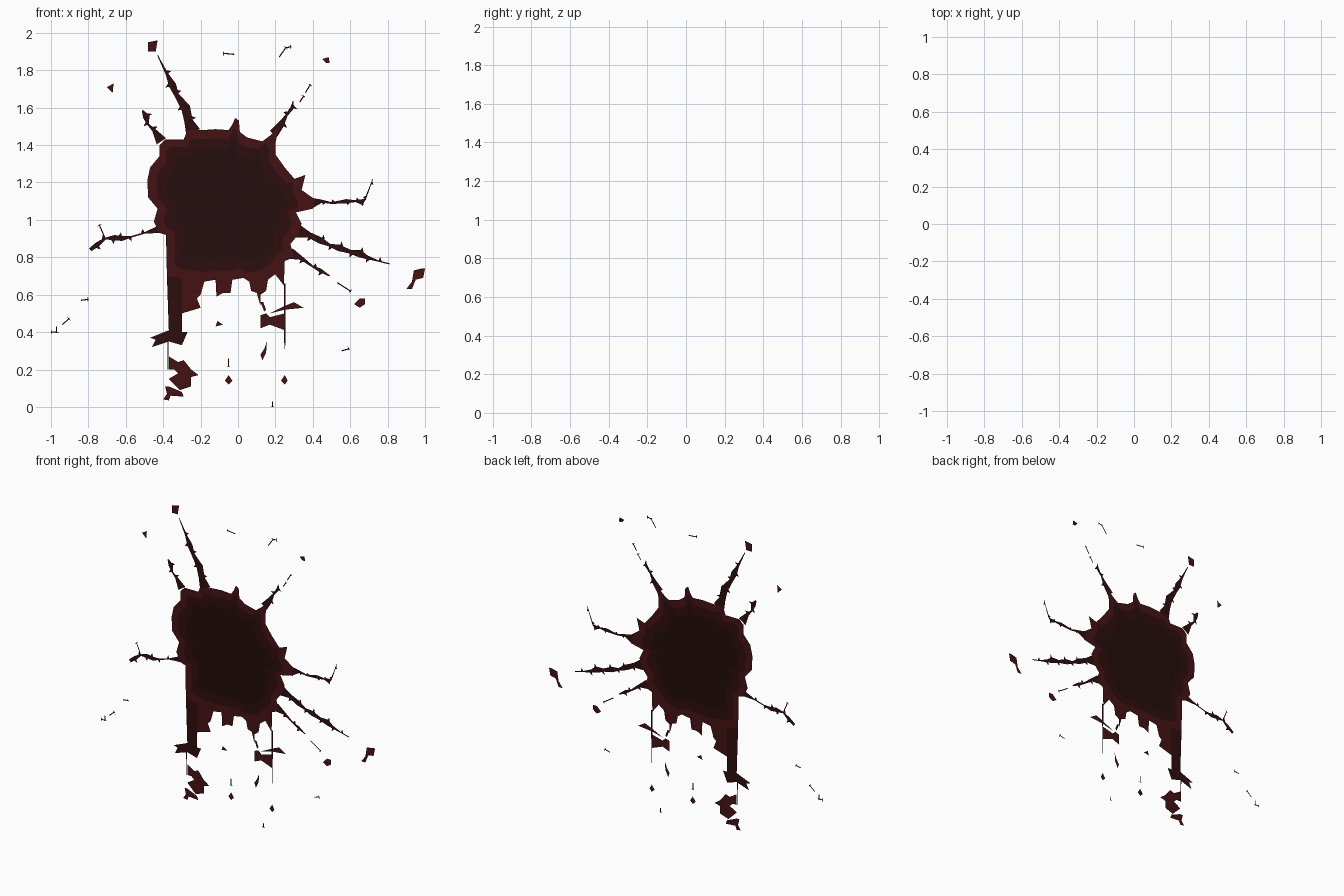
import bpy, math
from mathutils import Vector


def material(name, rgb):
    m = bpy.data.materials.new(name)
    m.diffuse_color = (*rgb, 1)
    return m


DARK = material("dark_core", (0.018, 0.004, 0.004))
MID = material("mid_red", (0.028, 0.004, 0.005))
RED = material("red_edge", (0.06, 0.006, 0.007))


def flat_mesh(name, pts, faces, mats, ids=None):
    """Flat sheet in the XZ plane, all faces turned to the front (-y)."""
    fixed = []
    for f in faces:
        area = sum(pts[a][0] * pts[b][1] - pts[b][0] * pts[a][1]
                   for a, b in zip(f, f[1:] + f[:1]))
        fixed.append(f if area > 0 else f[::-1])
    me = bpy.data.meshes.new(name)
    me.from_pydata([(x, 0, z) for x, z in pts], [], fixed)
    for m in mats:
        me.materials.append(m)
    if ids:
        me.polygons.foreach_set("material_index", ids)
    me.update()
    ob = bpy.data.objects.new(name, me)
    bpy.context.collection.objects.link(ob)
    return ob


def blob(name, pts, mat=RED):
    flat_mesh(name, pts, [list(range(len(pts)))], [mat])


def strand(name, path, mat=MID, barb=0.02):
    """Tapering ribbon along (x, z, width) stations with small thorny barbs."""
    pts, faces = [], []
    n = len(path)
    for i, (x, z, w) in enumerate(path):
        a, b = path[max(i - 1, 0)], path[min(i + 1, n - 1)]
        t = Vector((b[0] - a[0], b[1] - a[1])).normalized()
        s = Vector((-t.y, t.x)) * w / 2
        p = Vector((x, z))
        pts += [p + s, p - s]
    faces = [[2 * i, 2 * i + 1, 2 * i + 3, 2 * i + 2] for i in range(n - 1)]
    for i in range(1, n - 1):
        if barb:
            k = 2 * i + i % 2
            out = (pts[k] - pts[k ^ 1]).normalized()
            along = (pts[k + 2] - pts[k]).normalized()
            pts.append(pts[k] + out * barb + along * 0.004)
            pts.append(pts[k] + along * 0.018)
            faces.append([k, len(pts) - 2, len(pts) - 1])
    flat_mesh(name, [tuple(p) for p in pts], faces, [mat])


def fleck(name, a, b, w=0.006):
    """Hair-thin droplet trail ending in a small T."""
    a, b = Vector(a), Vector(b)
    t = (b - a).normalized()
    s = Vector((-t.y, t.x))
    pts = [a + s * w / 2, a - s * w / 2, b - s * w / 2, b + s * w / 2,
           b - s * 0.014, b + s * 0.014, b + t * w]
    flat_mesh(name, [tuple(p) for p in pts], [[0, 1, 2, 3], [4, 6, 5]], [MID])


# Main splat: outline with a redder rim around a dark centre
outline = [(-.39, 1.43), (-.34, 1.43), (-.29, 1.43), (-.27, 1.48), (-.19, 1.48),
           (-.12, 1.485), (-.05, 1.48), (-.03, 1.51), (-.015, 1.545), (.005, 1.53),
           (.01, 1.47), (.05, 1.44), (.13, 1.42), (.17, 1.45), (.22, 1.50),
           (.20, 1.41), (.20, 1.35), (.25, 1.28), (.31, 1.21), (.36, 1.24),
           (.34, 1.16), (.41, 1.11), (.40, 1.06), (.31, 1.04), (.34, .98),
           (.32, .92), (.28, .87), (.30, .80), (.25, .78), (.245, .65),
           (.20, .71), (.16, .68), (.06, .67), (.03, .69), (-.03, .68),
           (-.12, .68), (-.18, .67), (-.30, .69), (-.38, .70), (-.385, .92),
           (-.42, .93), (-.45, .99), (-.43, 1.06), (-.48, 1.12), (-.485, 1.21),
           (-.47, 1.28), (-.42, 1.34), (-.42, 1.40)]
centre = Vector((-.09, 1.08))
pts, faces, ids = [], [], []
n = len(outline)
for inset in (0, 0.05, 0.11):
    for p in outline:
        v = Vector(p) - centre
        r = v.length
        if inset:
            r = min(r, 0.46) - inset
        pts.append(tuple(centre + v.normalized() * r))
for ring in range(2):
    for i in range(n):
        j = (i + 1) % n
        o = ring * n
        faces.append([o + i, o + j, o + n + j, o + n + i])
        ids.append(ring)
faces.append(list(range(2 * n, 3 * n)))
ids.append(2)
flat_mesh("splat_body", pts, faces, [RED, MID, DARK], ids)

# Drips hanging off the lower edge
blob("long_left_drip", [(-.38, .70), (-.30, .69), (-.30, .40), (-.27, .40), (-.30, .33),
                        (-.37, .35), (-.46, .32), (-.44, .36), (-.47, .37), (-.37, .41)], MID)
blob("left_drip_side", [(-.30, .69), (-.18, .67), (-.20, .60), (-.22, .58), (-.20, .53),
                        (-.30, .50)])
blob("middle_drip", [(-.12, .68), (-.03, .68), (-.04, .61), (-.08, .61), (-.115, .59)])
blob("right_drip", [(.06, .67), (.16, .68), (.15, .62), (.12, .60), (.12, .54),
                    (.10, .61), (.07, .62)])
strand("right_hair_drip", [(.25, .66, .01), (.25, .31, .005)])
strand("left_hair_drip", [(-.375, .40, .006), (-.375, .20, .005)])

# Rays thrown out from the splat
strand("upper_left_ray", [(-.24, 1.47, .08), (-.265, 1.53, .045), (-.28, 1.6, .05),
                          (-.33, 1.67, .025), (-.35, 1.72, .04), (-.38, 1.78, .015),
                          (-.43, 1.88, .004)])
strand("left_crown_ray", [(-.41, 1.42, .06), (-.45, 1.48, .02), (-.48, 1.51, .01),
                          (-.49, 1.55, .035), (-.51, 1.585, .01)])
strand("upper_right_ray", [(.19, 1.46, .05), (.23, 1.51, .035), (.26, 1.56, .012),
                           (.29, 1.60, .02), (.295, 1.635, .004)])
strand("right_ray", [(.39, 1.09, .06), (.45, 1.10, .015), (.5, 1.09, .01), (.58, 1.10, .022),
                     (.63, 1.10, .01), (.66, 1.095, .03), (.68, 1.11, .008),
                     (.71, 1.19, .004), (.72, 1.22, .004)], MID, .012)
strand("lower_right_ray", [(.32, .94, .07), (.38, .92, .03), (.44, .89, .035), (.49, .865, .015),
                           (.54, .85, .035), (.6, .83, .02), (.65, .82, .04), (.69, .80, .02),
                           (.75, .78, .007), (.81, .765, .006)])
strand("small_right_ray", [(.28, .82, .06), (.34, .795, .02), (.40, .75, .01), (.44, .73, .02),
                           (.49, .70, .006)])
strand("left_ray", [(-.42, .95, .04), (-.5, .93, .008), (-.57, .91, .008), (-.62, .90, .025),
                    (-.66, .905, .028), (-.71, .90, .01), (-.75, .87, .025), (-.79, .84, .02)])
fleck("left_ray_fork", (-.71, .90), (-.74, .97))

# Separate droplets
drops = [
    [(-.48, 1.95), (-.43, 1.96), (-.44, 1.90), (-.48, 1.90)],
    [(-.70, 1.71), (-.665, 1.73), (-.67, 1.68)],
    [(.45, 1.86), (.485, 1.87), (.49, 1.84), (.47, 1.84)],
    [(.98, .74), (1.0, .74), (.99, .69), (.95, .68), (.93, .63), (.90, .63), (.93, .67),
     (.94, .73)],
    [(.62, .55), (.65, .58), (.68, .58), (.68, .55), (.65, .53)],
    [(.12, .49), (.15, .50), (.17, .48), (.25, .50), (.25, .41), (.17, .44), (.12, .42)],
    [(.17, .50), (.25, .54), (.30, .56), (.35, .53), (.30, .525), (.25, .52)],
    [(.12, .56), (.135, .56), (.15, .52), (.14, .51)],
    [(.13, .25), (.15, .29), (.155, .35), (.14, .31), (.12, .28)],
    [(-.12, .43), (-.11, .46), (-.08, .44)],
    [(-.05, .17), (-.03, .14), (-.05, .12), (-.07, .14)],
    [(.25, .17), (.265, .14), (.25, .12), (.23, .14)]]
for d in drops:
    blob("droplet", d)
blob("lower_left_puddle", [(-.37, .27), (-.32, .24), (-.29, .25), (-.25, .20), (-.21, .17),
                           (-.25, .16), (-.25, .11), (-.31, .09), (-.37, .15), (-.32, .18),
                           (-.34, .20), (-.37, .20)])
blob("lower_left_tip", [(-.39, .11), (-.37, .11), (-.30, .08), (-.29, .055), (-.36, .06),
                        (-.37, .035), (-.40, .04), (-.38, .07)])

# Hair-thin flecks
flecks = [((-.02, 1.885), (-.075, 1.89)), ((.22, 1.87), (.255, 1.92)), ((.36, 1.68), (.385, 1.72)),
          ((.255, 1.92), (.28, 1.925)), ((-.97, .43), (-.97, .40)), ((-.97, .40), (-.994, .40)),
          ((-.94, .44), (-.905, .47)), ((-.84, .57), (-.805, .575)), ((.555, .30), (.59, .31)),
          ((.185, .03), (.185, 0.006)), ((-.05, .26), (-.05, .22)), ((.53, .665), (.60, .62)),
          ((.33, 1.63), (.35, 1.66))]
for a, b in flecks:
    fleck("fleck", a, b)
